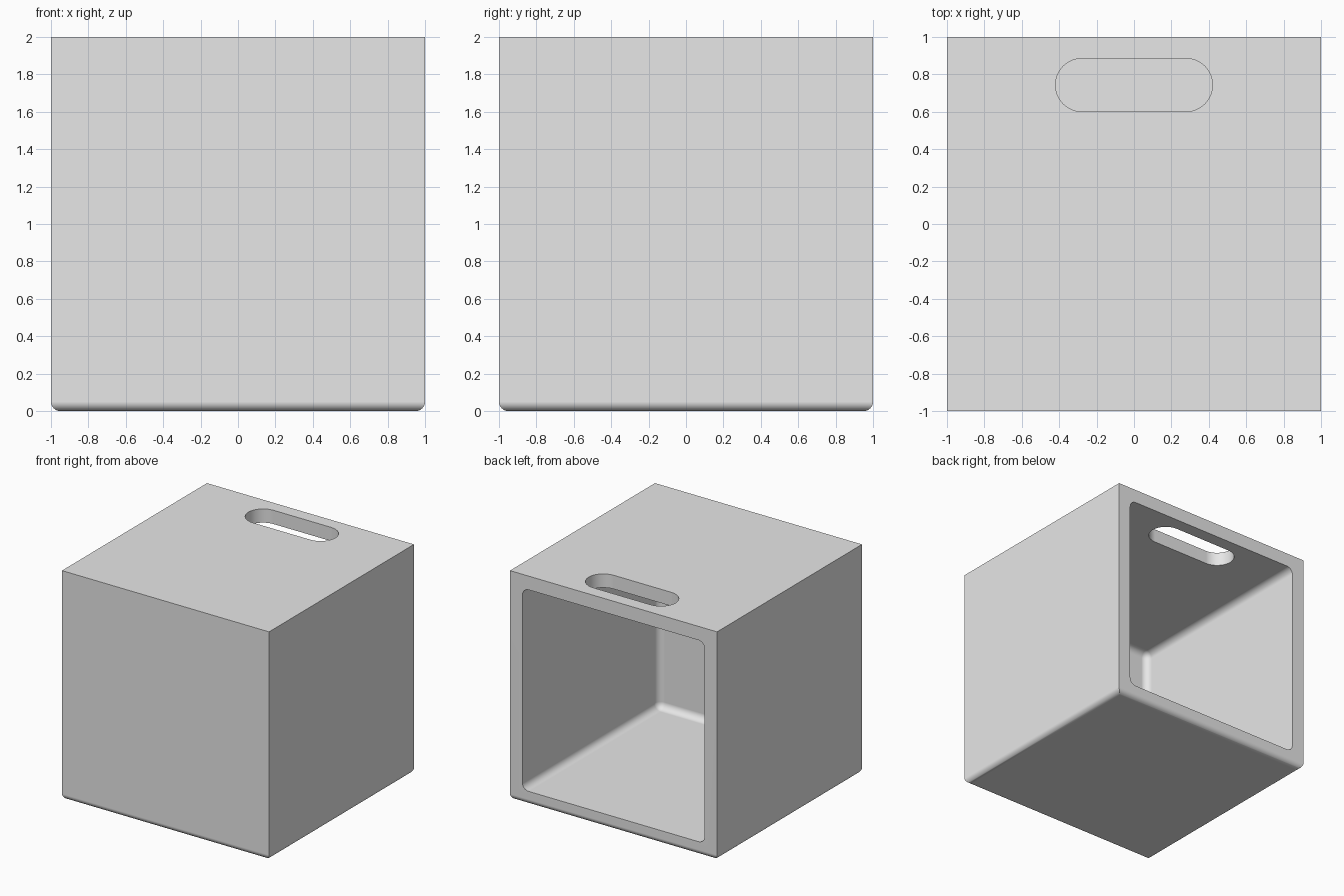
import bpy, bmesh, math
from mathutils import Matrix

cube = bpy.data.objects.get("Cube")
if cube:
    bpy.data.objects.remove(cube, do_unlink=True)

WALL = 0.12

grey = bpy.data.materials.new("light grey")
grey.use_nodes = True
grey.diffuse_color = (0.8, 0.8, 0.8, 1)
grey.node_tree.nodes["Principled BSDF"].inputs["Base Color"].default_value = (0.8, 0.8, 0.8, 1)


def finish(bm, name):
    bmesh.ops.recalc_face_normals(bm, faces=bm.faces)
    mesh = bpy.data.meshes.new(name)
    bm.to_mesh(mesh)
    bm.free()
    mesh.materials.append(grey)
    obj = bpy.data.objects.new(name, mesh)
    bpy.context.collection.objects.link(obj)
    return obj


def rounded_box(name, low, high, radius, choose):
    """Box between two corners, with the chosen edges rounded."""
    bm = bmesh.new()
    size = [h - l for l, h in zip(low, high)]
    centre = [(h + l) / 2 for l, h in zip(low, high)]
    bmesh.ops.create_cube(bm, size=1, matrix=Matrix.Translation(centre) @ Matrix.Diagonal((*size, 1)))
    edges = [e for e in bm.edges if choose(e)]
    bmesh.ops.bevel(bm, geom=edges, offset=radius, segments=8, profile=0.5, affect='EDGES')
    return finish(bm, name)


def slot(name, half_length, radius, y, z_low, z_high):
    """Upright stadium-shaped prism."""
    bm = bmesh.new()
    steps = 16
    verts = []
    for side in (1, -1):
        for i in range(steps + 1):
            a = math.pi * i / steps - math.pi / 2
            verts.append(bm.verts.new((side * (half_length - radius + radius * math.cos(a)),
                                       y + side * radius * math.sin(a), z_low)))
    face = bm.faces.new(verts)
    ext = bmesh.ops.extrude_face_region(bm, geom=[face])
    top = [v for v in ext["geom"] if isinstance(v, bmesh.types.BMVert)]
    bmesh.ops.translate(bm, verts=top, vec=(0, 0, z_high - z_low))
    return finish(bm, name)


# Outer shell with a rounded bottom rim
box = rounded_box("storage_box", (-1, -1, 0), (1, 1, 2), 0.05,
                  lambda e: all(v.co.z < 0.01 for v in e.verts))

# Hollow that opens at the back, and the hand hole in the top
hollow = rounded_box("hollow_cutter", (WALL - 1, WALL - 1, WALL), (1 - WALL, 1.3, 2 - WALL), 0.06,
                     lambda e: not all(v.co.y > 1 for v in e.verts))
hand_hole = slot("hand_hole_cutter", 0.42, 0.142, 0.743, 1.7, 2.2)

bpy.ops.object.select_all(action='DESELECT')
box.select_set(True)
bpy.context.view_layer.objects.active = box
for cutter in (hollow, hand_hole):
    cutter.hide_render = True
    mod = box.modifiers.new(cutter.name, 'BOOLEAN')
    mod.operation = 'DIFFERENCE'
    mod.solver = 'EXACT'
    mod.object = cutter
    bpy.ops.object.modifier_apply(modifier=mod.name)
    bpy.data.objects.remove(cutter, do_unlink=True)

# Smooth rounded corners, crisp flat walls
bpy.ops.object.shade_smooth_by_angle(angle=math.radians(30))
normals = box.modifiers.new("flat walls", 'WEIGHTED_NORMAL')
normals.keep_sharp = True
